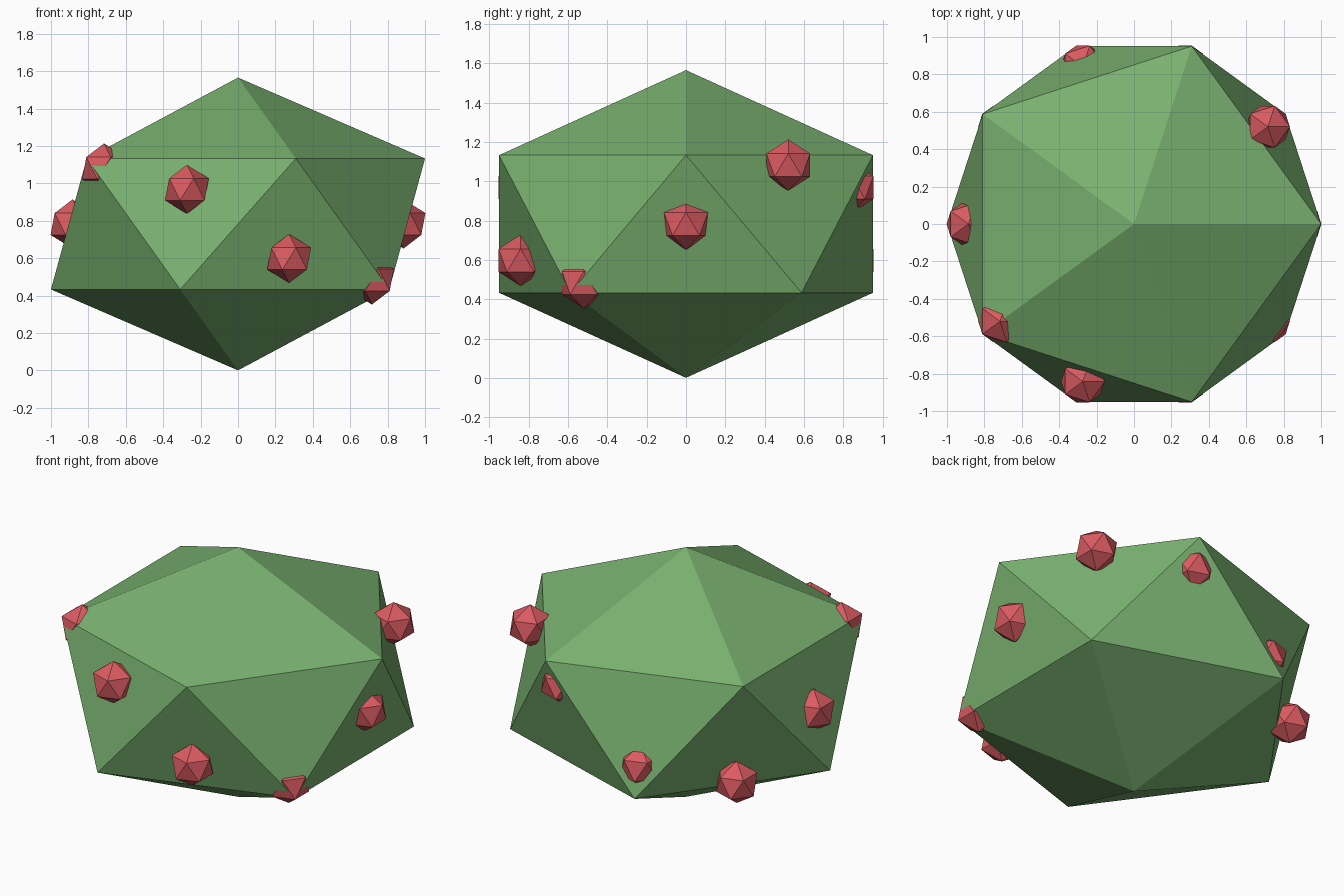
import bpy
import math

if "Cube" in bpy.data.objects:
    bpy.data.objects.remove(bpy.data.objects["Cube"])


def material(name, color):
    mat = bpy.data.materials.new(name)
    mat.diffuse_color = (*color, 1.0)
    mat.use_nodes = True
    mat.node_tree.nodes["Principled BSDF"].inputs["Base Color"].default_value = mat.diffuse_color
    return mat


def ico(name, radius, location, mat, squash=1.0):
    """Flat-shaded twenty-sided ball, optionally squashed in height."""
    bpy.ops.mesh.primitive_ico_sphere_add(subdivisions=1, radius=radius, location=location)
    obj = bpy.context.object
    obj.name = name
    obj.scale.z = squash
    obj.data.materials.append(mat)
    return obj


leaf_green = material("leaf_green", (0.19, 0.44, 0.16))
berry_red = material("berry_red", (0.70, 0.105, 0.12))

# Squashed foliage ball; its ring of corners has radius 1
R = math.sqrt(5) / 2
MID = 0.7 * R
ico("bush_foliage", R, (0, 0, MID), leaf_green, squash=0.7)

# Ten berries around the bush, on a wave that rises and falls twice
for i in range(10):
    a = math.radians(36 * i)
    pos = (0.885 * math.cos(a), 0.885 * math.sin(a), MID + 0.315 * math.sin(2 * a))
    ico(f"berry_{i + 1}", 0.131, pos, berry_red)
